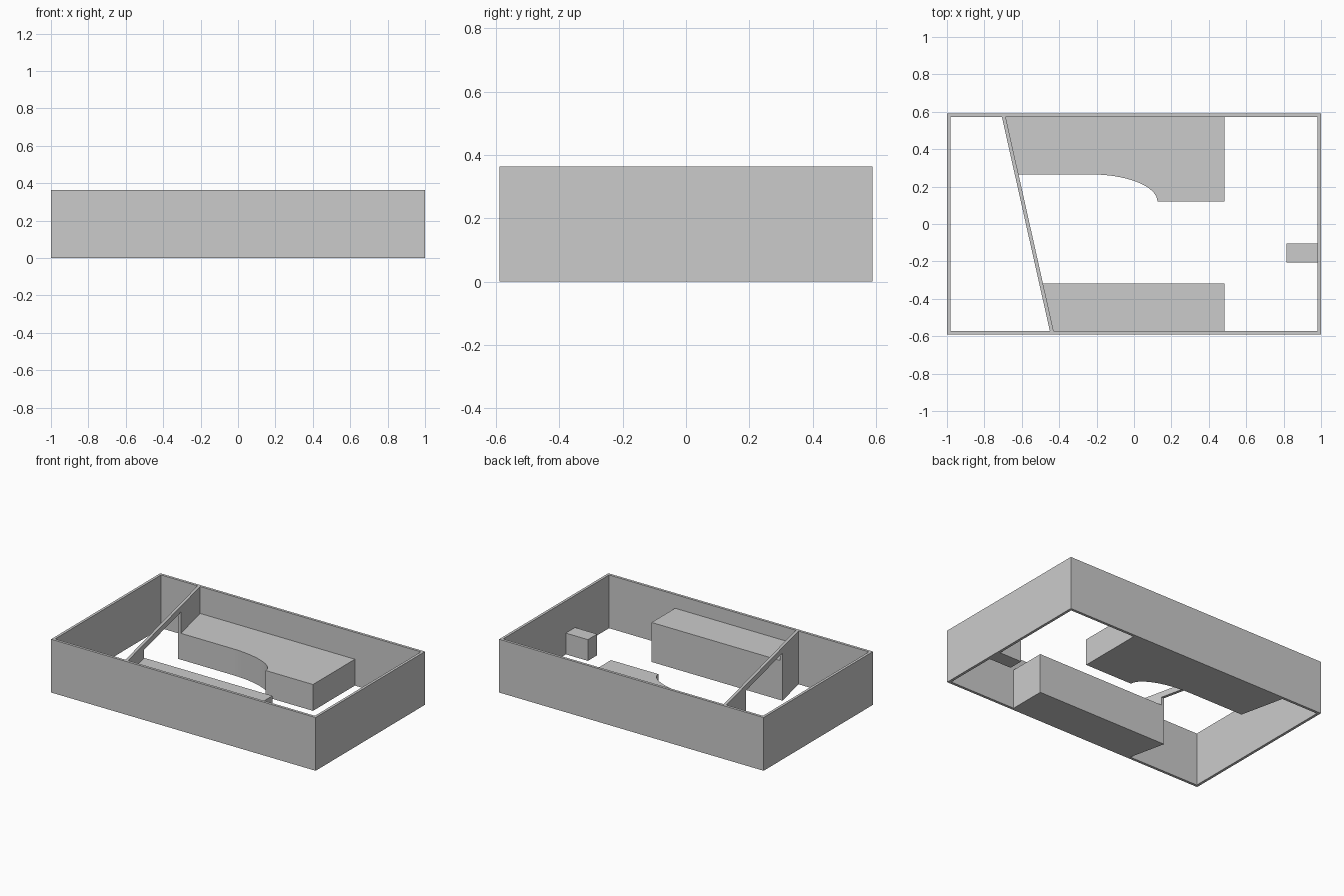
import bpy, bmesh, math
from mathutils import Vector

cube = bpy.data.objects.get("Cube")
if cube:
    bpy.data.objects.remove(cube, do_unlink=True)

grey = bpy.data.materials.new("plain_grey")
grey.use_nodes = True
grey.diffuse_color = (0.6, 0.6, 0.6, 1)
grey.node_tree.nodes["Principled BSDF"].inputs["Base Color"].default_value = (0.6, 0.6, 0.6, 1)

HEIGHT = 0.364
HALF_X, HALF_Y, WALL = 1.0, 0.59, 0.018
IN_X, IN_Y = HALF_X - WALL, HALF_Y - WALL


def finish(name, bm):
    bmesh.ops.recalc_face_normals(bm, faces=bm.faces)
    mesh = bpy.data.meshes.new(name)
    bm.to_mesh(mesh)
    bm.free()
    mesh.materials.append(grey)
    obj = bpy.data.objects.new(name, mesh)
    bpy.context.collection.objects.link(obj)
    return obj


def prism(name, points, sweep):
    """Closed solid: a flat outline swept along a vector."""
    bm = bmesh.new()
    face = bm.faces.new([bm.verts.new(p) for p in points])
    new = bmesh.ops.extrude_face_region(bm, geom=[face], use_keep_orig=True)["geom"]
    verts = [v for v in new if isinstance(v, bmesh.types.BMVert)]
    bmesh.ops.translate(bm, verts=verts, vec=Vector(sweep))
    return finish(name, bm)


def block(name, outline, height):
    return prism(name, [(x, y, 0) for x, y in outline], (0, 0, height))


def partition_x(y):
    """Left face of the slanted partition at a given depth."""
    return -0.578 - 0.224 * y


# Outer walls: an open rectangular ring
def ring(hx, hy, z):
    return [(-hx, -hy, z), (hx, -hy, z), (hx, hy, z), (-hx, hy, z)]


bm = bmesh.new()
loops = [[bm.verts.new(p) for p in ring(*r)] for r in (
    (HALF_X, HALF_Y, 0), (HALF_X, HALF_Y, HEIGHT), (IN_X, IN_Y, HEIGHT), (IN_X, IN_Y, 0))]
for i in range(4):
    a, b = loops[i], loops[(i + 1) % 4]
    for j in range(4):
        k = (j + 1) % 4
        bm.faces.new((a[j], a[k], b[k], b[j]))
finish("outer_walls", bm)

# Slanted partition with a wide doorway under a thin lintel
THICK = 0.02
DOOR_FRONT, DOOR_BACK, LINTEL = -0.318, 0.265, 0.325
profile = [(-IN_Y, 0), (DOOR_FRONT, 0), (DOOR_FRONT, LINTEL), (DOOR_BACK, LINTEL),
           (DOOR_BACK, 0), (IN_Y, 0), (IN_Y, HEIGHT), (-IN_Y, HEIGHT)]
prism("partition", [(partition_x(y), y, z) for y, z in profile], (THICK, 0, 0))

# Back counter with a curved step in its front edge
END_X, STEP_Y, CURVE_X, CURVE_R = 0.483, 0.12, -0.23, 0.355
curve = [(CURVE_X + CURVE_R * math.sin(t), STEP_Y + (DOOR_BACK - STEP_Y) * math.cos(t))
         for t in (math.pi / 2 * i / 24 for i in range(25))]
block("back_counter",
      [(partition_x(IN_Y) + THICK, IN_Y), (partition_x(DOOR_BACK) + THICK, DOOR_BACK)]
      + curve + [(END_X, STEP_Y), (END_X, IN_Y)], 0.18)

# Taller straight front counter
block("front_counter",
      [(partition_x(-IN_Y) + THICK, -IN_Y), (END_X, -IN_Y), (END_X, DOOR_FRONT),
       (partition_x(DOOR_FRONT) + THICK, DOOR_FRONT)], 0.27)

# Small block against the end wall
block("wall_block", [(0.815, -0.205), (IN_X, -0.205), (IN_X, -0.105), (0.815, -0.105)], 0.145)
